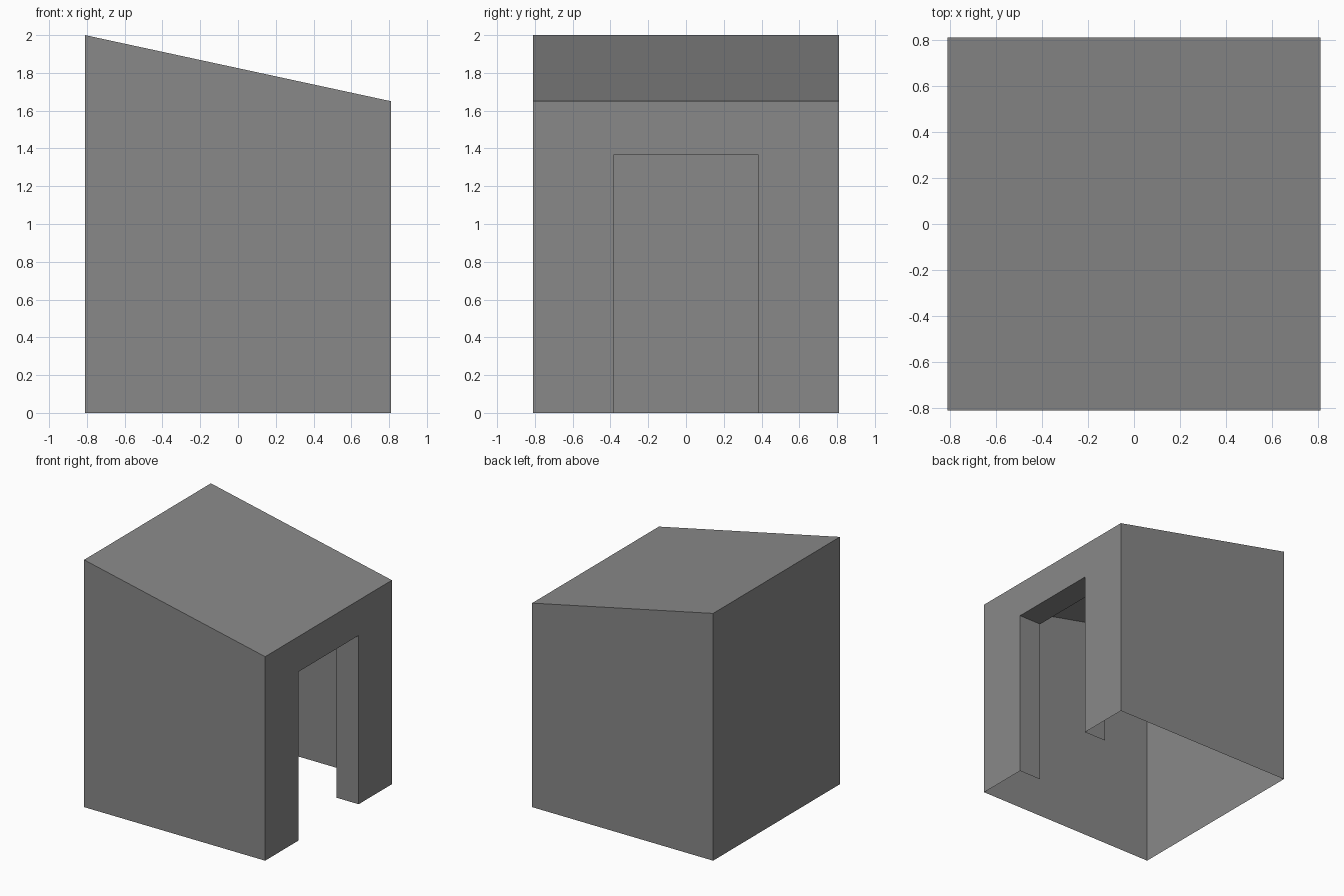
import bpy
import bmesh

if "Cube" in bpy.data.objects:
    bpy.data.objects.remove(bpy.data.objects["Cube"], do_unlink=True)

HALF = 0.81            # half the square footprint
HIGH, LOW = 2.0, 1.65  # roof heights at -x and +x
DOOR, HEAD = 0.385, 1.365  # half width and height of the doorway
DEPTH = 0.2            # depth of the doorway lining

grey = bpy.data.materials.new("plain grey")
grey.use_nodes = True
color = (0.25, 0.25, 0.25, 1)
grey.diffuse_color = color
grey.node_tree.nodes["Principled BSDF"].inputs["Base Color"].default_value = color


def sheet_object(name, polygons):
    """Make an object from flat polygons, joined along shared corners."""
    bm = bmesh.new()
    for points in polygons:
        bm.faces.new([bm.verts.new(p) for p in points])
    bmesh.ops.remove_doubles(bm, verts=bm.verts, dist=0.0001)
    mesh = bpy.data.meshes.new(name)
    bm.to_mesh(mesh)
    bm.free()
    mesh.materials.append(grey)
    obj = bpy.data.objects.new(name, mesh)
    bpy.context.collection.objects.link(obj)
    return obj


# Side walls share one slanted profile, mirrored in y
profile = [(-HALF, 0), (HALF, 0), (HALF, LOW), (-HALF, HIGH)]
front = [(x, -HALF, z) for x, z in profile]
back = [(x, HALF, z) for x, z in reversed(profile)]
sheet_object("front_wall", [front])
sheet_object("back_wall", [back])

# Tall end wall and sloping roof
sheet_object("tall_wall", [[(-HALF, HALF, 0), (-HALF, -HALF, 0),
                            (-HALF, -HALF, HIGH), (-HALF, HALF, HIGH)]])
sheet_object("sloping_roof", [[(-HALF, -HALF, HIGH), (HALF, -HALF, LOW),
                               (HALF, HALF, LOW), (-HALF, HALF, HIGH)]])

# Low end wall: two side strips and a lintel around the doorway
opening = [(-DOOR, 0), (-DOOR, HEAD), (DOOR, HEAD), (DOOR, 0)]
outline = [(HALF, 0), (HALF, LOW), (-HALF, LOW), (-HALF, 0)]
sheet_object("door_wall", [[(HALF, y, z) for y, z in opening + outline]])

# Doorway lining, a thin sheet running inward from the opening
inner = HALF - DEPTH
lining = []
for (y1, z1), (y2, z2) in zip(opening, opening[1:]):
    lining.append([(HALF, y1, z1), (HALF, y2, z2), (inner, y2, z2), (inner, y1, z1)])
sheet_object("doorway_lining", lining)
